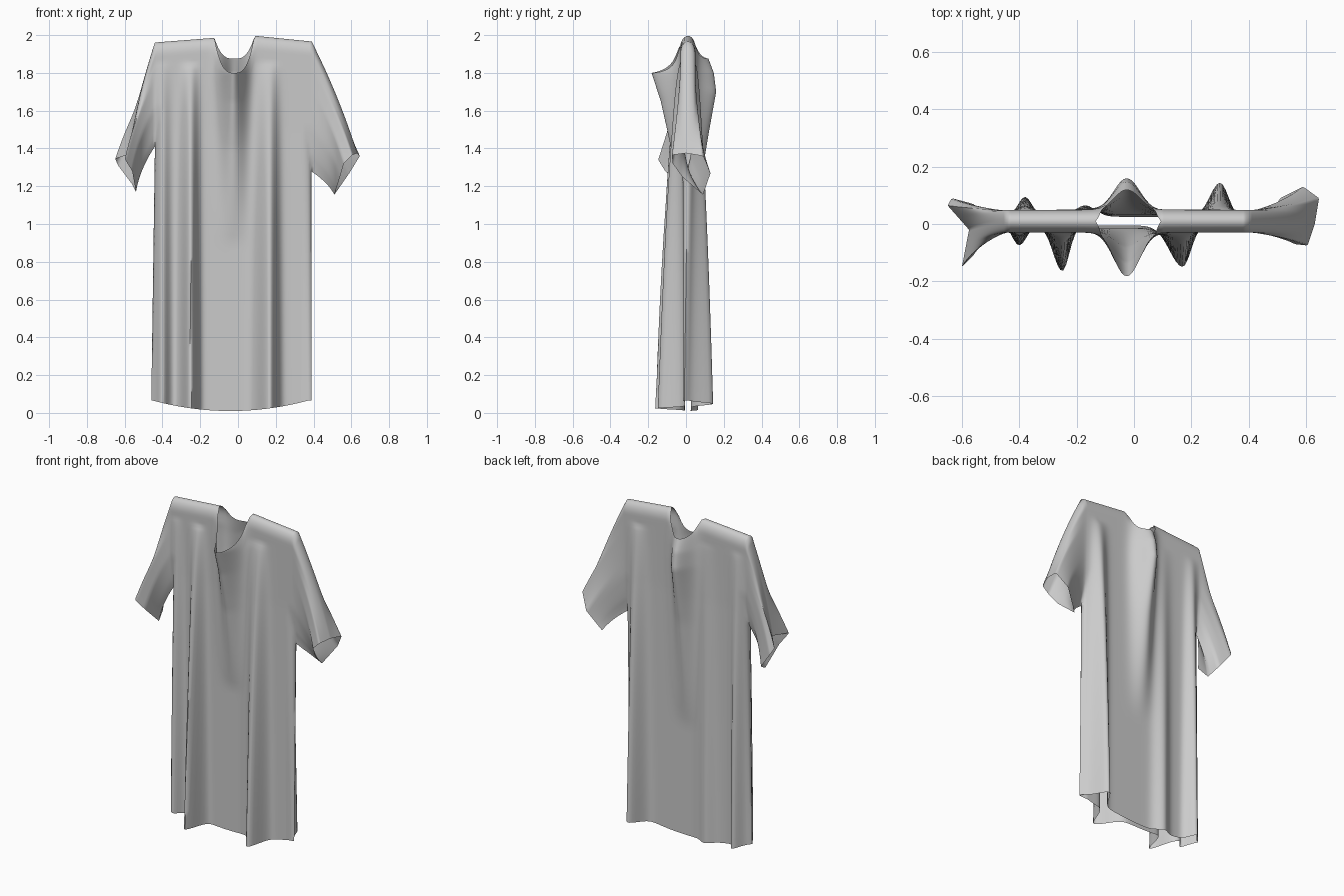
import bpy
import bmesh
from math import exp, sqrt
from mathutils import Vector

cube = bpy.data.objects.get("Cube")
if cube:
    bpy.data.objects.remove(cube)

cloth = bpy.data.materials.new("light grey cloth")
cloth.use_nodes = True
cloth.diffuse_color = (0.6, 0.6, 0.6, 1)
cloth.node_tree.nodes["Principled BSDF"].inputs["Base Color"].default_value = (0.6, 0.6, 0.6, 1)

COLS, ROWS, RINGS = 84, 60, 14
NECK_X, NECK_R = -0.02, 0.105


def ramp(points, t):
    """Piecewise linear value through (position, value) pairs."""
    if t <= points[0][0]:
        return points[0][1]
    for (a, va), (b, vb) in zip(points, points[1:]):
        if t <= b:
            return va + (vb - va) * (t - a) / (b - a)
    return points[-1][1]


# Hanging folds: centre x, depth at hem, width on its right and left
FRONT_FOLDS = [(-0.40, 0.07, 0.035, 0.035), (-0.25, 0.16, 0.045, 0.035),
               (0.17, 0.145, 0.065, 0.04)]
BACK_FOLDS = [(-0.38, 0.07, 0.035, 0.035), (-0.17, 0.04, 0.05, 0.05),
              (0.30, 0.12, 0.05, 0.04)]
# Depth of the loose fold below the neckline, by height
FRONT_NECK = [(0.9, 0), (1.4, 0.06), (1.65, 0.11), (1.8, 0.155), (1.9, 0.1), (1.98, 0)]
BACK_NECK = [(0.7, 0), (1.35, 0.06), (1.7, 0.115), (1.8, 0.1), (1.9, 0.06), (1.98, 0)]


def bump(x, centre, wide_a, wide_b):
    return exp(-((x - centre) / (wide_a if x < centre else wide_b)) ** 2)


def top_edge(x, front):
    s = (x - NECK_X) / NECK_R
    if abs(s) < 1:
        return 1.985 - (0.185 if front else 0.11) * (1 - abs(s) ** 3)
    return ramp([(-0.45, 1.96), (-0.13, 1.985), (0.08, 1.997), (0.4, 1.965)], x)


def hem(x):
    return 0.01 + 0.055 * min(1, abs(x + 0.03) / 0.4) ** 2


def panel_point(u, v, front):
    """Point of the front or back panel, u across and v up."""
    x = -0.44 + 0.83 * u
    low = hem(x)
    z = low + (top_edge(x, front) - low) * (1 - (1 - v) ** 1.7)
    flare = max(0, 1 - z / 1.4)
    x -= 0.02 * flare * (1 - u)
    pit = 1.42 if u < 0.5 else 1.31
    # Panels close at the side seams and along the shoulders
    open_side = min(1, max(0, z - pit) / 0.2)
    edge = min(u, 1 - u) / 0.06
    side = 1 if edge >= 1 else sqrt(1 - (1 - edge) ** 2)
    side = max(side, sqrt(open_side))
    drop = (1.985 if abs(x - NECK_X) < NECK_R else top_edge(x, front)) - z
    crown = 1 if drop > 0.07 else sqrt(max(0, 1 - (1 - drop / 0.07) ** 2))
    folds = FRONT_FOLDS if front else BACK_FOLDS
    fan = max(0, 1 - z / 1.85) ** 0.6
    y = ramp([(0, 0.015), (1.5, 0.03), (2, 0.042)], z)
    y += sum(d * fan * bump(x, c, a, b) for c, d, a, b in folds)
    y += ramp(FRONT_NECK if front else BACK_NECK, z) * bump(x, NECK_X - 0.005, 0.065, 0.065)
    middle = 0.01 - 0.02 * flare * (1 if u > 0.5 else 0) * max(0, 1 - edge)
    sign = -1 if front else 1
    return Vector((x, middle + sign * y * side * crown, z))


def along(points, f):
    """Point at fraction f of a polyline's length."""
    lengths = [(b - a).length for a, b in zip(points, points[1:])]
    goal = f * sum(lengths)
    for a, b, d in zip(points, points[1:], lengths):
        if goal <= d:
            return a.lerp(b, goal / d)
        goal -= d
    return points[-1].copy()


def sheet(bm, grid):
    rows = [[bm.verts.new(p) for p in line] for line in grid]
    for r, s in zip(rows, rows[1:]):
        for i in range(len(r) - 1):
            bm.faces.new((r[i], r[i + 1], s[i + 1], s[i]))


def sleeve(bm, front_edge, back_edge, pit, cuff):
    """Loft from the armhole loop to the cuff loop."""
    first = next(i for i, p in enumerate(front_edge) if p.z > pit) - 1
    n = len(front_edge)
    hole = front_edge[first:] + back_edge[first:n - 1][::-1]
    half = n - 1 - first
    cuff = [Vector(p) for p in cuff]
    peak = max(range(len(cuff)), key=lambda i: cuff[i].z)

    def side_targets(loop, line):
        total = sum((b - a).length for a, b in zip(loop, loop[1:]))
        run, out = 0, [line[0]]
        for a, b in zip(loop, loop[1:]):
            run += (b - a).length
            out.append(along(line, min(1, run / total)))
        return out

    target = side_targets(hole[:half + 1], cuff[:peak + 1])
    target += side_targets(hole[half:], cuff[peak:])[1:]
    grid = []
    for k in range(RINGS + 1):
        t = k / RINGS
        ring = []
        for a, b in zip(hole, target):
            p = a.lerp(b, t)
            p.y = a.y + (b.y - a.y) * t ** 1.25
            p.x += (0.06 if b.x > 0 else -0.06) * t * (1 - t)
            ring.append(p)
        grid.append(ring)
    sheet(bm, grid)


# Body panels
bm = bmesh.new()
panels = {}
for front in (True, False):
    panels[front] = [[panel_point(i / COLS, j / ROWS, front) for i in range(COLS + 1)]
                     for j in range(ROWS + 1)]
    sheet(bm, panels[front])

# Sleeves, cuff points run from the underside round the front, top and back
right_cuff = [(-0.54, 0.0, 1.17), (-0.56, -0.11, 1.28), (-0.60, -0.15, 1.345),
              (-0.575, -0.02, 1.37), (-0.65, 0.065, 1.345), (-0.635, 0.09, 1.31),
              (-0.56, 0.07, 1.21), (-0.54, 0.0, 1.17)]
left_cuff = [(0.51, 0.09, 1.155), (0.54, -0.02, 1.25), (0.56, -0.07, 1.32),
             (0.605, -0.075, 1.365), (0.63, 0.0, 1.375), (0.645, 0.09, 1.36),
             (0.59, 0.13, 1.27), (0.51, 0.09, 1.155)]
for column, pit, cuff in ((0, 1.42, right_cuff), (COLS, 1.31, left_cuff)):
    sleeve(bm, [r[column] for r in panels[True]], [r[column] for r in panels[False]], pit, cuff)

# Sew the seams
bmesh.ops.remove_doubles(bm, verts=bm.verts, dist=0.0008)
bmesh.ops.recalc_face_normals(bm, faces=bm.faces)
mesh = bpy.data.meshes.new("shirt")
bm.to_mesh(mesh)
bm.free()
mesh.materials.append(cloth)
shirt = bpy.data.objects.new("shirt", mesh)
bpy.context.collection.objects.link(shirt)
bpy.context.view_layer.objects.active = shirt
shirt.select_set(True)
bpy.ops.object.shade_smooth_by_angle(angle=1.2)
